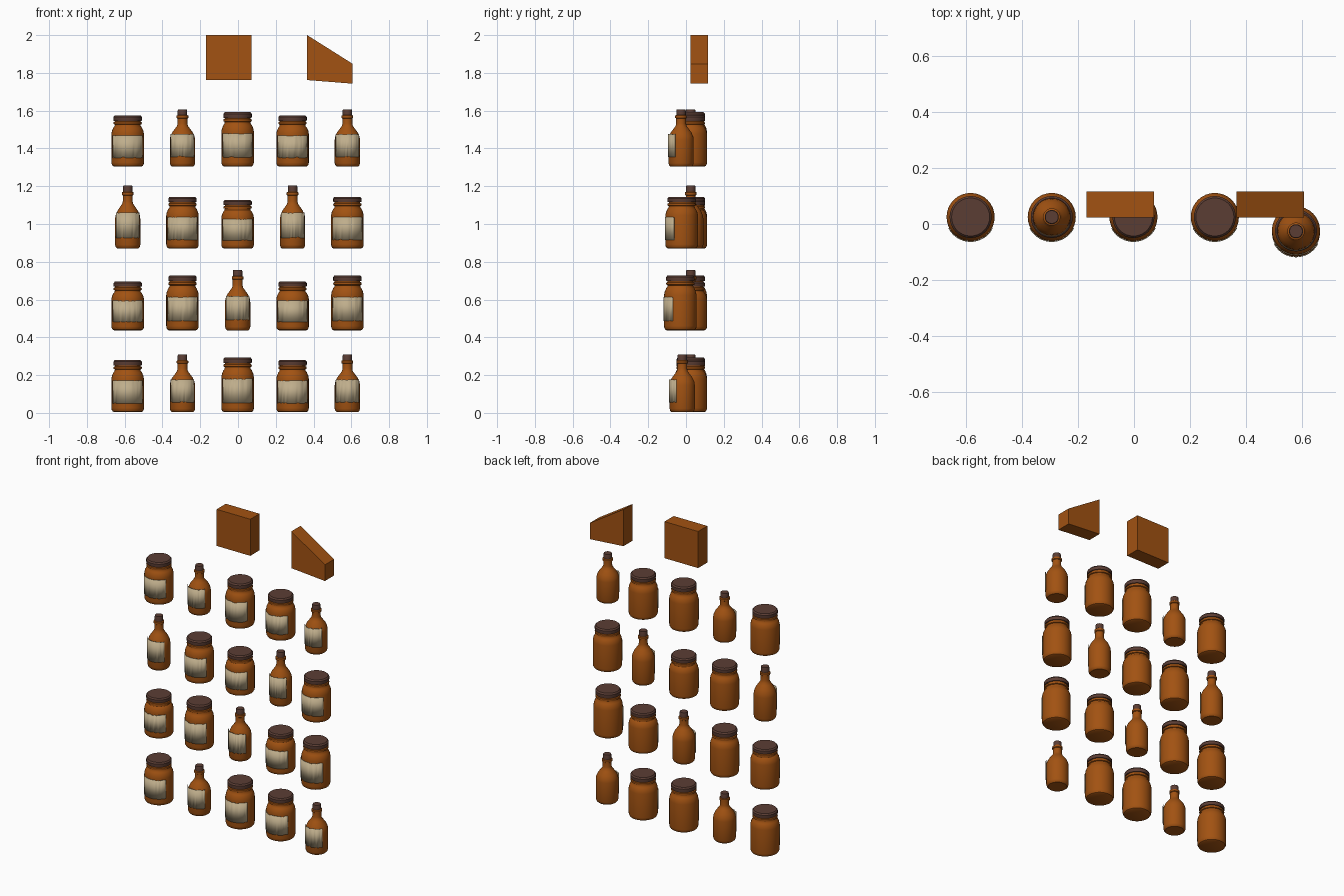
import bpy, bmesh, math, random

if "Cube" in bpy.data.objects:
    bpy.data.objects.remove(bpy.data.objects["Cube"])

random.seed(4)
SEG = 32


def material(name, rgb):
    m = bpy.data.materials.new(name)
    m.diffuse_color = (*rgb, 1)
    m.use_nodes = True
    m.node_tree.nodes["Principled BSDF"].inputs["Base Color"].default_value = m.diffuse_color
    return m


AMBER = material("amber brown", (0.36, 0.085, 0.006))
PAPER = material("label paper", (0.52, 0.42, 0.26))
LID = material("dark lid brown", (0.105, 0.047, 0.034))


def finish(name, bm, mat, smooth=True):
    bmesh.ops.recalc_face_normals(bm, faces=bm.faces)
    me = bpy.data.meshes.new(name)
    bm.to_mesh(me)
    bm.free()
    me.materials.append(mat)
    ob = bpy.data.objects.new(name, me)
    bpy.context.collection.objects.link(ob)
    if smooth:
        bpy.ops.object.select_all(action='DESELECT')
        ob.select_set(True)
        bpy.context.view_layer.objects.active = ob
        bpy.ops.object.shade_smooth_by_angle(angle=math.radians(35))
    return ob


def lathe(name, profile, loc, h, mat):
    """Closed solid of revolution; profile is (radius, fraction of height)."""
    bm = bmesh.new()
    rings = [[bm.verts.new((loc[0] + r * math.cos(a), loc[1] + r * math.sin(a), loc[2] + f * h))
              for a in (2 * math.pi * i / SEG for i in range(SEG))] for r, f in profile]
    for lo, hi in zip(rings, rings[1:]):
        for i in range(SEG):
            j = (i + 1) % SEG
            bm.faces.new((lo[i], lo[j], hi[j], hi[i]))
    bm.faces.new(rings[0])
    bm.faces.new(rings[-1])
    return finish(name, bm, mat)


def label(name, r, loc, z0, z1):
    """Thin curved paper with a slightly torn outline, wrapped on the front."""
    bm = bmesh.new()
    n, half = 20, math.radians(63)
    cols = []
    for i in range(n + 1):
        a = -math.pi / 2 - half + 2 * half * i / n
        lo = z0 + random.choice((0, 0, 0, 0.004))
        hi = z1 - random.choice((0, 0, 0, 0.004))
        cols.append([bm.verts.new((loc[0] + r * math.cos(a), loc[1] + r * math.sin(a), loc[2] + z))
                     for z in (lo, hi)])
    for p, q in zip(cols, cols[1:]):
        bm.faces.new((p[0], q[0], q[1], p[1]))
    ob = finish(name, bm, PAPER)
    mod = ob.modifiers.new("thickness", 'SOLIDIFY')
    mod.thickness = 0.003
    mod.offset = -1


JAR = [(0.072, 0), (0.080, 0.015), (0.085, 0.05), (0.086, 0.08), (0.086, 0.64), (0.083, 0.70),
       (0.075, 0.765), (0.069, 0.79), (0.068, 0.82), (0.074, 0.83), (0.075, 0.85), (0.074, 0.87),
       (0.068, 0.88), (0.068, 0.92)]
JAR_LID = [(0.074, 0.895), (0.075, 0.91), (0.075, 0.97), (0.068, 1.0)]
BOTTLE = [(0.056, 0), (0.063, 0.02), (0.067, 0.06), (0.067, 0.47), (0.064, 0.53), (0.054, 0.60),
          (0.038, 0.67), (0.029, 0.71), (0.026, 0.75), (0.026, 0.84), (0.031, 0.85), (0.031, 0.89),
          (0.025, 0.90), (0.024, 0.92)]
BOTTLE_CAP = [(0.025, 0.905), (0.025, 0.98), (0.023, 1.0)]

# Shelves: base height, then kind and top height for each column
COLUMNS = (-0.584, -0.294, -0.002, 0.289, 0.579)
SHELVES = [
    (0.004, "JBJJB", (0.28, 0.309, 0.294, 0.28, 0.309)),
    (0.437, "JJBJJ", (0.695, 0.728, 0.756, 0.695, 0.728)),
    (0.870, "BJJBJ", (1.204, 1.144, 1.127, 1.204, 1.144)),
    (1.304, "JBJJB", (1.575, 1.607, 1.592, 1.575, 1.607)),
]
LAST_COLUMN_Y = (-0.02, -0.03, -0.023, -0.026)

for row, (base, kinds, tops) in enumerate(SHELVES):
    for col, kind in enumerate(kinds):
        h = tops[col] - base
        y = LAST_COLUMN_Y[row] if col == 4 else 0.025
        loc = (COLUMNS[col], y, base)
        tag = f"{row + 1}_{col + 1}"
        if kind == "J":
            lathe("jar_" + tag, JAR, loc, h, AMBER)
            lathe("jar_lid_" + tag, JAR_LID, loc, h, LID)
            label("jar_label_" + tag, 0.089, loc, 0.17 * h, 0.61 * h)
        else:
            lathe("bottle_" + tag, BOTTLE, loc, h, AMBER)
            lathe("bottle_cap_" + tag, BOTTLE_CAP, loc, h, LID)
            label("bottle_label_" + tag, 0.070, loc, 0.17 * h, 0.57 * h)


def block(name, outline, y0, y1):
    """Front outline in x, z pushed back from y0 to y1."""
    bm = bmesh.new()
    face = bm.faces.new([bm.verts.new((x, y0, z)) for x, z in outline])
    ext = bmesh.ops.extrude_face_region(bm, geom=[face])
    for v in ext["geom"]:
        if isinstance(v, bmesh.types.BMVert):
            v.co.y = y1
    finish(name, bm, AMBER, smooth=False)


# Two books on the top shelf
block("square_book", [(-0.169, 1.763), (0.072, 1.763), (0.072, 2.0), (-0.169, 2.0)], 0.023, 0.117)
block("slanted_book", [(0.366, 1.762), (0.607, 1.743), (0.607, 1.848), (0.366, 2.0)], 0.023, 0.117)
